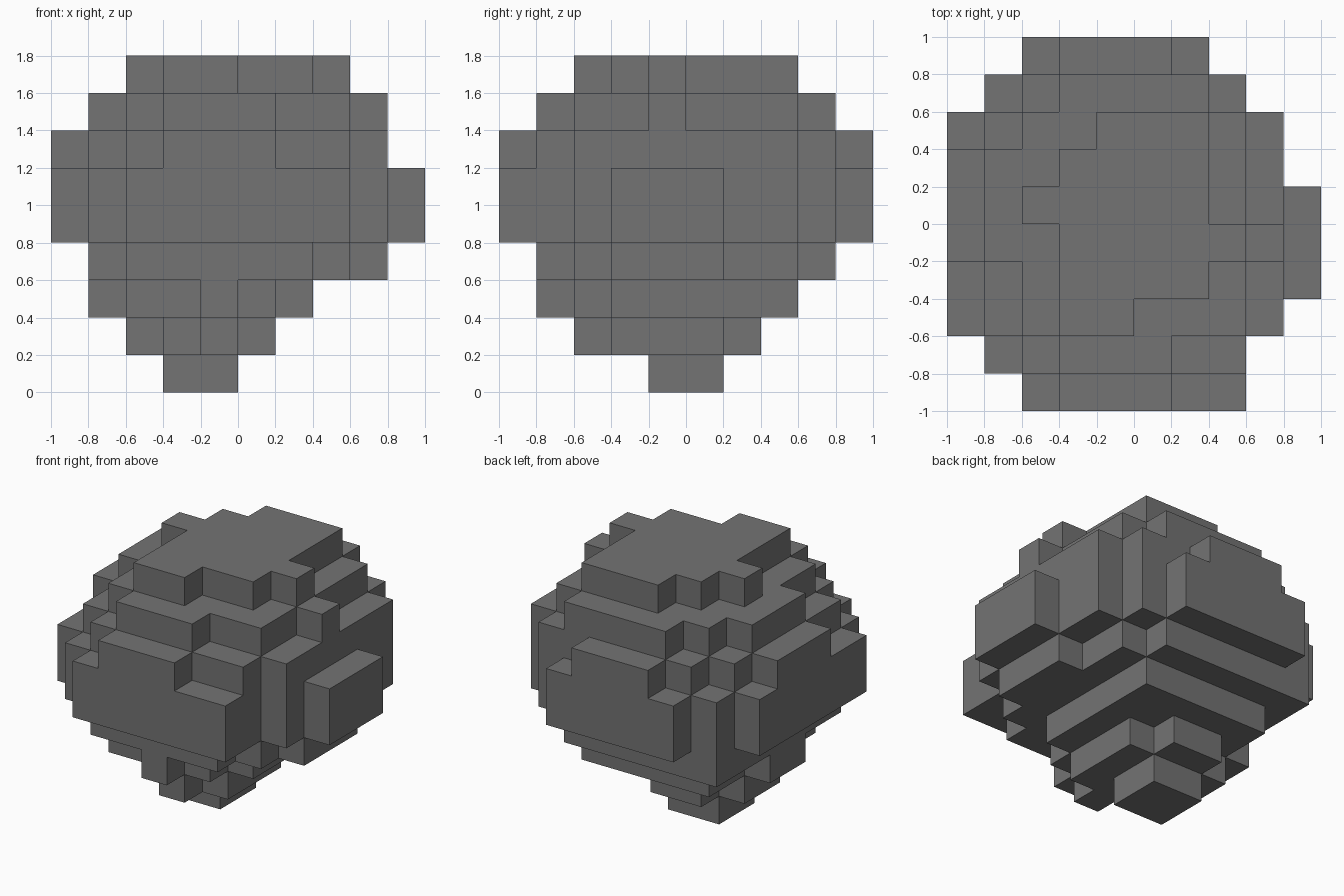
import bpy
import bmesh
from math import radians
from mathutils import Vector

CELL = 0.2

# Remove the default cube only
default = bpy.data.objects.get("Cube")
if default:
    bpy.data.objects.remove(default, do_unlink=True)

# Single stone colour
stone = bpy.data.materials.new("stone_grey")
stone.use_nodes = True
colour = (0.172, 0.172, 0.172, 1.0)
stone.diffuse_color = colour
shader = stone.node_tree.nodes["Principled BSDF"]
shader.inputs["Base Color"].default_value = colour
shader.inputs["Roughness"].default_value = 0.9

# Overlapping slabs of each layer, in cells: left, right, front, back
foot = [(-2, 0, -1, 1)]
lower_taper = [(-2, 0, -2, 2), (-2, 1, -2, 1), (-3, 1, -1, 1), (-1, 0, -3, -2)]
upper_taper = [(-1, 0, -4, -3), (-3, 1, -3, -2), (-3, 2, -2, 3), (-4, 2, -1, 1)]
underside = [(-3, 2, -4, 4), (-4, 3, -3, 3), (-4, 4, -2, 1), (-4, 2, -3, 4)]
belly = [(-3, 2, -5, 5), (-3, 3, -5, 4), (-4, 3, -4, 4), (-5, 4, -3, 3), (-5, 5, -2, 1)]
shoulder = [(-2, 1, -5, 5), (-3, 3, -4, 4), (-4, 4, -3, 3), (-5, 4, -1, 2)]
upper_step = [(-2, 1, -4, 4), (-2, 2, -3, 4), (-3, 3, -3, 3), (-4, 3, -1, 2), (-4, 4, -1, 0)]
crown = [(-2, 0, -3, 2), (-1, 2, -2, 3), (-2, 2, -2, 2), (-2, 3, -1, 0), (-3, 2, 0, 1)]

# Layers from the ground up; the belly is two cells tall
layers = [foot, lower_taper, upper_taper, underside, belly, belly, shoulder, upper_step, crown]


def filled_cells():
    """Union of every slab as a set of cells."""
    return {
        (x, y, z)
        for z, slabs in enumerate(layers)
        for left, right, front, back in slabs
        for x in range(left, right)
        for y in range(front, back)
    }


def build_shell(name, cells):
    """Outer skin of the cells, with flat areas merged into single faces."""
    bm = bmesh.new()
    corners = {}

    def corner(point):
        key = tuple(round(c) for c in point)
        if key not in corners:
            corners[key] = bm.verts.new(Vector(key) * CELL)
        return corners[key]

    for cell in cells:
        for axis in range(3):
            for side in (0, 1):
                step = Vector((0, 0, 0))
                step[axis] = 1
                neighbour = Vector(cell) + step * (2 * side - 1)
                if tuple(int(c) for c in neighbour) in cells:
                    continue
                # Square on this open side, wound to face outward
                u, v = Vector((0, 0, 0)), Vector((0, 0, 0))
                u[(axis + 1) % 3] = 1
                v[(axis + 2) % 3] = 1
                base = Vector(cell) + step * side
                loop = [base, base + u, base + u + v, base + v]
                if side == 0:
                    loop.reverse()
                bm.faces.new([corner(p) for p in loop])

    bmesh.ops.dissolve_limit(bm, angle_limit=radians(1), verts=bm.verts[:], edges=bm.edges[:])
    mesh = bpy.data.meshes.new(name)
    bm.to_mesh(mesh)
    bm.free()
    mesh.materials.append(stone)
    obj = bpy.data.objects.new(name, mesh)
    bpy.context.collection.objects.link(obj)
    return obj


# Stepped boulder
build_shell("boulder", filled_cells())
